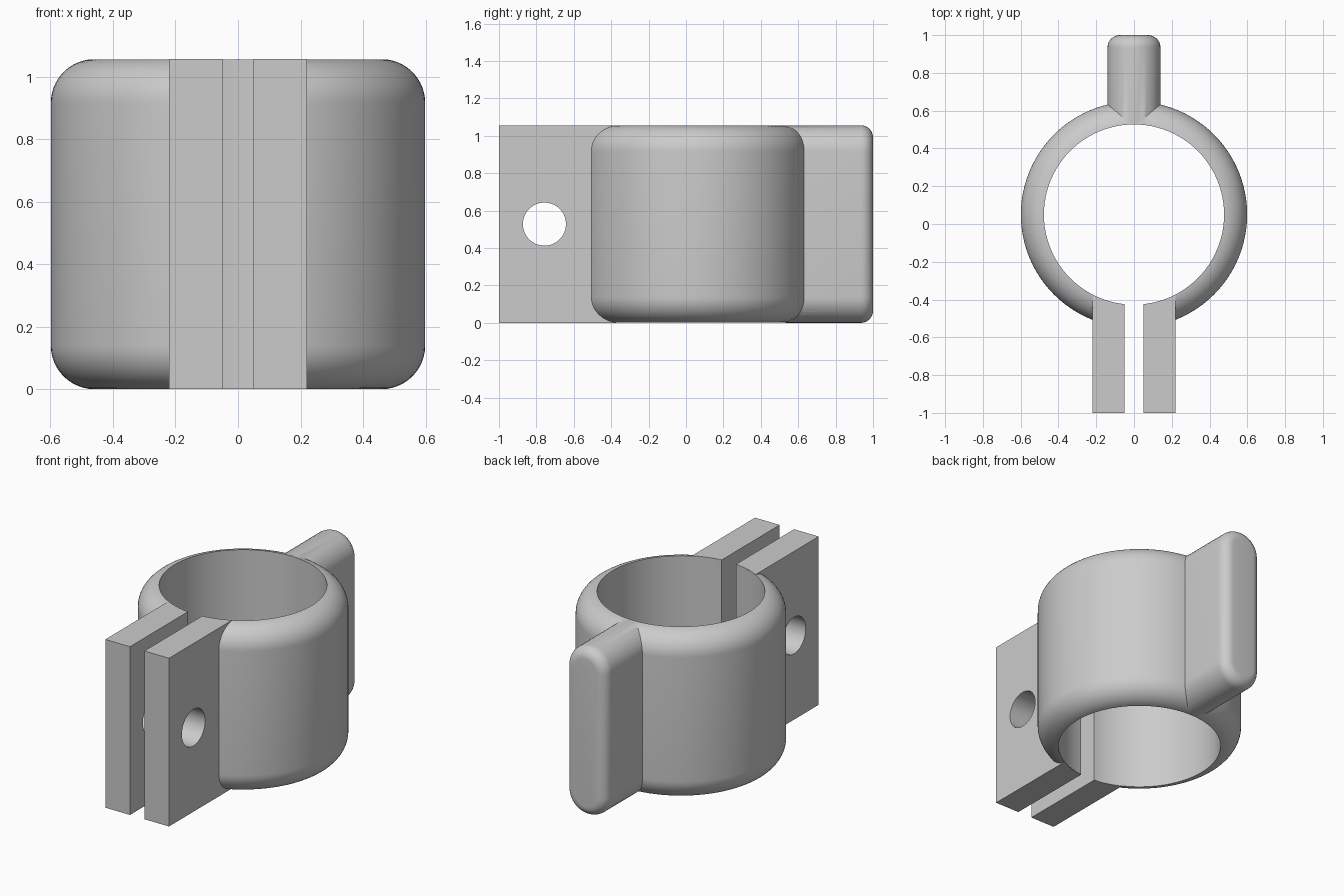
import bpy, bmesh, math
from mathutils import Matrix, Vector

if "Cube" in bpy.data.objects:
    bpy.data.objects.remove(bpy.data.objects["Cube"], do_unlink=True)

H = 1.056            # height of the clamp
CY = 0.05            # ring centre along y
OUTER, BORE = 0.599, 0.477
FILLET = 0.14        # rounding of the ring rims
LUG = 0.221          # outer face of the front lugs
SEG = 96

grey = bpy.data.materials.new("light grey")
grey.use_nodes = True
grey.diffuse_color = (0.6, 0.6, 0.6, 1)
grey.node_tree.nodes["Principled BSDF"].inputs["Base Color"].default_value = (0.6, 0.6, 0.6, 1)


def make_object(name, bm):
    bmesh.ops.recalc_face_normals(bm, faces=bm.faces)
    mesh = bpy.data.meshes.new(name)
    bm.to_mesh(mesh)
    bm.free()
    mesh.materials.append(grey)
    obj = bpy.data.objects.new(name, mesh)
    bpy.context.collection.objects.link(obj)
    return obj


def loft(name, loops, ring=False):
    """Skin closed loops of equal length; cap the ends or join them into a ring."""
    bm = bmesh.new()
    rows = [[bm.verts.new(p) for p in loop] for loop in loops]
    n = len(rows[0])
    for a, b in zip(rows, rows[1:] + rows[:1] if ring else rows[1:]):
        for i in range(n):
            j = (i + 1) % n
            bm.faces.new((a[i], a[j], b[j], b[i]))
    if not ring:
        bm.faces.new(rows[0])
        bm.faces.new(rows[-1])
    return make_object(name, bm)


def sweep(start, end, steps):
    return [start + (end - start) * i / steps for i in range(steps + 1)]


# Ring: revolved wall with rounded outer rims, open bore
def circle(r, z):
    return [(r * math.cos(t), CY + r * math.sin(t), z)
            for t in sweep(0, 2 * math.pi, SEG)[:-1]]


rim_start = math.asin(1 - (OUTER - BORE) / FILLET)
rim = [(OUTER - FILLET * (1 - math.sin(a)), FILLET * (1 - math.cos(a)))
       for a in sweep(rim_start, math.pi / 2, 12)]
wall = [circle(r, z) for r, z in rim] + [circle(r, H - z) for r, z in reversed(rim)]
body = loft("clamp_body", wall, ring=True)


# Rear fin: stadium section with a rounded outer end, rooted in the wall
def stadium(r, y):
    return [(r * math.cos(t), y, centre + r * math.sin(t))
            for centre, start in ((H - 0.14, 0), (0.14, math.pi))
            for t in sweep(start, start + math.pi, 20)]


EDGE = 0.065
fin_loops = [stadium(0.14, CY + BORE + 0.004)]
fin_loops += [stadium(0.14 - EDGE * (1 - math.cos(a)), 1 - EDGE + EDGE * math.sin(a))
              for a in sweep(0, math.pi / 2, 8)]
fin = loft("rear_fin", fin_loops)

# Front block that the slot splits into two lugs; its back follows the bore
r = BORE + 0.001
half = math.asin(LUG / r)
plan = [(-LUG, -1), (LUG, -1)]
plan += [(r * math.sin(t), CY - r * math.cos(t)) for t in sweep(half, -half, 16)]
block = loft("front_lugs", [[(x, y, z) for x, y in plan] for z in (0, H)])

# Cutters for the slot and the bolt hole
bm = bmesh.new()
bmesh.ops.create_cube(bm, size=1, matrix=Matrix.Translation((0, -0.7, H / 2))
                      @ Matrix.Diagonal(Vector((0.1, 1, 2, 1))))
slot = make_object("slot_cutter", bm)

bm = bmesh.new()
bmesh.ops.create_cone(bm, cap_ends=True, segments=64, radius1=0.115, radius2=0.115, depth=1,
                      matrix=Matrix.Translation((0, -0.757, H / 2))
                      @ Matrix.Rotation(math.pi / 2, 4, 'Y'))
bolt = make_object("bolt_hole_cutter", bm)

# Combine the parts into one solid
tools = [(fin, 'UNION'), (block, 'UNION'), (slot, 'DIFFERENCE'), (bolt, 'DIFFERENCE')]
for tool, operation in tools:
    mod = body.modifiers.new(tool.name, 'BOOLEAN')
    mod.object, mod.operation, mod.solver = tool, operation, 'EXACT'

bpy.context.view_layer.update()
solid = bpy.data.meshes.new_from_object(
    body.evaluated_get(bpy.context.evaluated_depsgraph_get()))
body.modifiers.clear()
body.data = solid
for tool, _ in tools:
    bpy.data.objects.remove(tool, do_unlink=True)

# Smooth curves, crisp edges
bpy.ops.object.select_all(action='DESELECT')
body.select_set(True)
bpy.context.view_layer.objects.active = body
bpy.ops.object.shade_smooth_by_angle(angle=math.radians(30))
